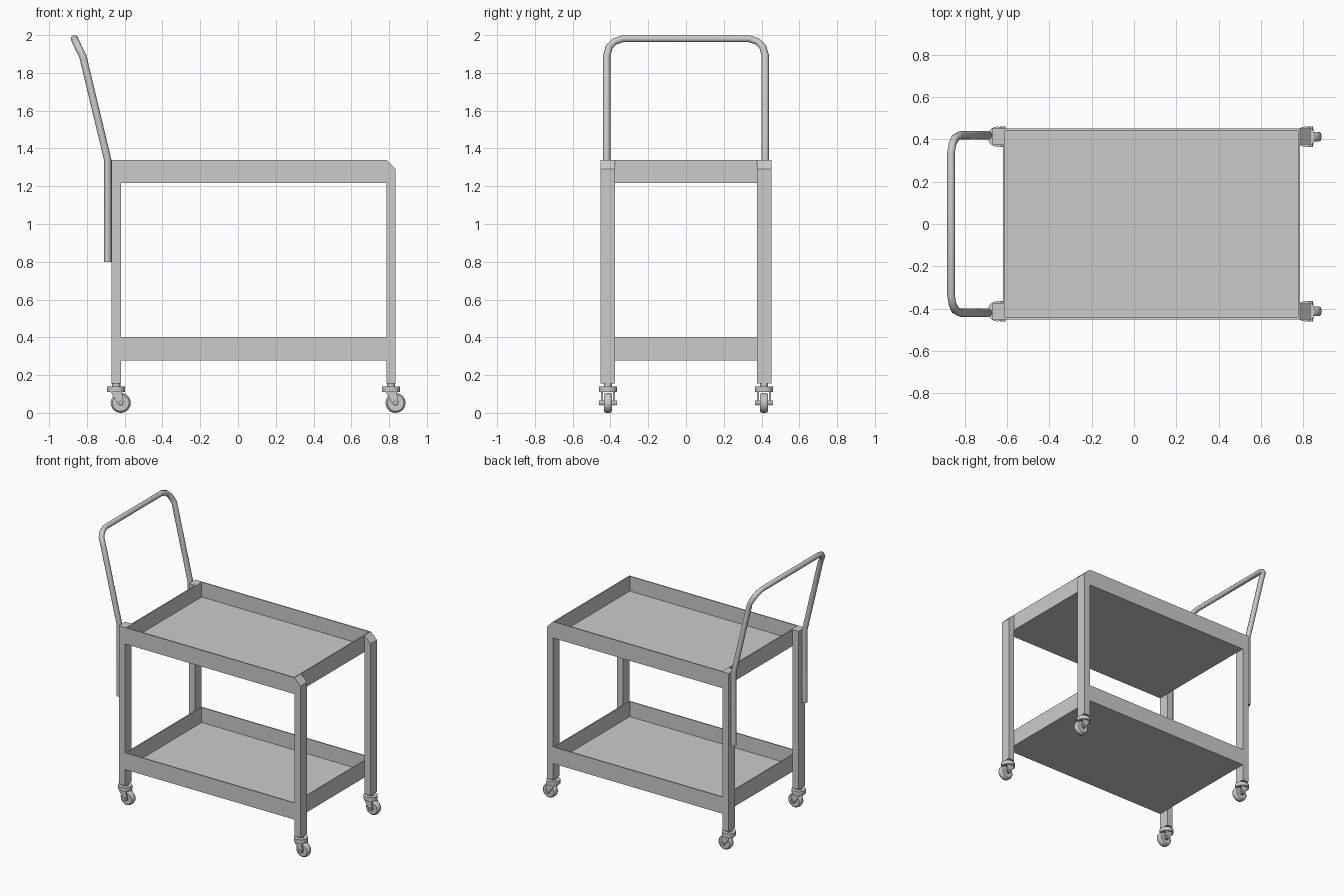
import bpy, bmesh, math
from mathutils import Matrix, Vector

if "Cube" in bpy.data.objects:
    bpy.data.objects.remove(bpy.data.objects["Cube"])


def finish(bm, name, smooth=False):
    bmesh.ops.recalc_face_normals(bm, faces=bm.faces)
    me = bpy.data.meshes.new(name)
    bm.to_mesh(me)
    bm.free()
    ob = bpy.data.objects.new(name, me)
    bpy.context.collection.objects.link(ob)
    if smooth:
        bpy.ops.object.select_all(action='DESELECT')
        ob.select_set(True)
        bpy.context.view_layer.objects.active = ob
        bpy.ops.object.shade_smooth_by_angle(angle=math.radians(40))
    return ob


def add_box(bm, lo, hi):
    lo, hi = Vector(lo), Vector(hi)
    m = Matrix.Translation((lo + hi) / 2) @ Matrix.Diagonal((*(hi - lo), 1))
    bmesh.ops.create_cube(bm, size=1, matrix=m)


def prism(name, pts, y0, y1):
    # side profile (x, z) extruded along y
    bm = bmesh.new()
    face = bm.faces.new([bm.verts.new((x, y0, z)) for x, z in pts])
    ext = bmesh.ops.extrude_face_region(bm, geom=[face])
    verts = [v for v in ext['geom'] if isinstance(v, bmesh.types.BMVert)]
    bmesh.ops.translate(bm, vec=(0, y1 - y0, 0), verts=verts)
    return finish(bm, name)


def lathe(name, profile, centre, along_y=False, sides=24):
    # (radius, height) profile spun about z, or about y
    bm = bmesh.new()
    rings = [[bm.verts.new((r * math.cos(2 * math.pi * i / sides),
                            r * math.sin(2 * math.pi * i / sides), h))
              for i in range(sides)] for r, h in profile]
    for a, b in zip(rings, rings[1:]):
        for i in range(sides):
            j = (i + 1) % sides
            bm.faces.new((a[i], a[j], b[j], b[i]))
    bm.faces.new(rings[0])
    bm.faces.new(rings[-1])
    m = Matrix.Translation(centre)
    if along_y:
        m = m @ Matrix.Rotation(math.pi / 2, 4, 'X')
    bm.transform(m)
    return finish(bm, name, True)


# Trays: thin floor with four walls
X0, X1, Y, T = -0.62, 0.785, 0.452, 0.012
for name, z0, z1 in (("lower_tray", 0.277, 0.402), ("upper_tray", 1.217, 1.34)):
    bm = bmesh.new()
    add_box(bm, (X0, -Y, z0), (X1, Y, z1))
    top = max(bm.faces, key=lambda f: f.calc_center_median().z)
    bmesh.ops.inset_region(bm, faces=[top], thickness=T)
    ext = bmesh.ops.extrude_discrete_faces(bm, faces=[top])
    bmesh.ops.translate(bm, vec=(0, 0, z0 + T - z1), verts=ext['faces'][0].verts)
    finish(bm, name)

# Legs and casters at the four corners
for end, x0, x1 in (("handle_end", -0.67, X0), ("far_end", X1, 0.835)):
    cut = 0.05 if x0 > 0 else 0
    for side, s in (("front", -1), ("back", 1)):
        tag = f"{side}_{end}"
        pts = [(x0, 0.155), (x1, 0.155), (x1, 1.34 - cut), (x0, 1.34)]
        if not cut:
            pts[2] = (x1, 1.34)
        prism(f"leg_{tag}", pts, s * 0.375, s * Y)
        cx, cy = (x0 + x1) / 2, s * 0.413
        wx, wz = cx + 0.024, 0.053
        # Swivel head: wide collar and narrow stem
        lathe(f"caster_swivel_{tag}",
              [(0.048, 0.111), (0.048, 0.14), (0.022, 0.14), (0.022, 0.157)],
              (cx, cy, 0))
        # Wheel with rounded tread
        lathe(f"caster_wheel_{tag}",
              [(0.030, -0.022), (0.044, -0.022), (0.050, -0.017), (0.053, -0.007),
               (0.053, 0.007), (0.050, 0.017), (0.044, 0.022), (0.030, 0.022)],
              (wx, cy, wz), True)
        # Axle bolt
        lathe(f"caster_axle_{tag}", [(0.012, -0.048), (0.012, 0.048)],
              (wx, cy, wz), True, 12)
        # Fork arms leaning back to the axle
        arm = [(cx - 0.03, 0.113), (cx + 0.03, 0.113), (wx + 0.016, 0.056),
               (wx + 0.009, 0.040), (wx - 0.007, 0.039), (wx - 0.017, 0.050)]
        for k, d in (("inner", -s), ("outer", s)):
            prism(f"caster_fork_{k}_{tag}", arm, cy + d * 0.026, cy + d * 0.036)

# Push handle: bent tube
half = [(-0.69, 0.42, 0.80), (-0.69, 0.42, 1.34), (-0.822, 0.42, 1.89),
        (-0.846, 0.407, 1.937), (-0.859, 0.379, 1.966), (-0.866, 0.335, 1.981)]
path = half + [(x, -y, z) for x, y, z in reversed(half)]
cu = bpy.data.curves.new("push_handle", 'CURVE')
cu.dimensions = '3D'
cu.bevel_depth = 0.0195
cu.bevel_resolution = 2
cu.use_fill_caps = True
sp = cu.splines.new('POLY')
sp.points.add(len(path) - 1)
for p, co in zip(sp.points, path):
    p.co = (*co, 1)
handle = bpy.data.objects.new("push_handle", cu)
bpy.context.collection.objects.link(handle)
